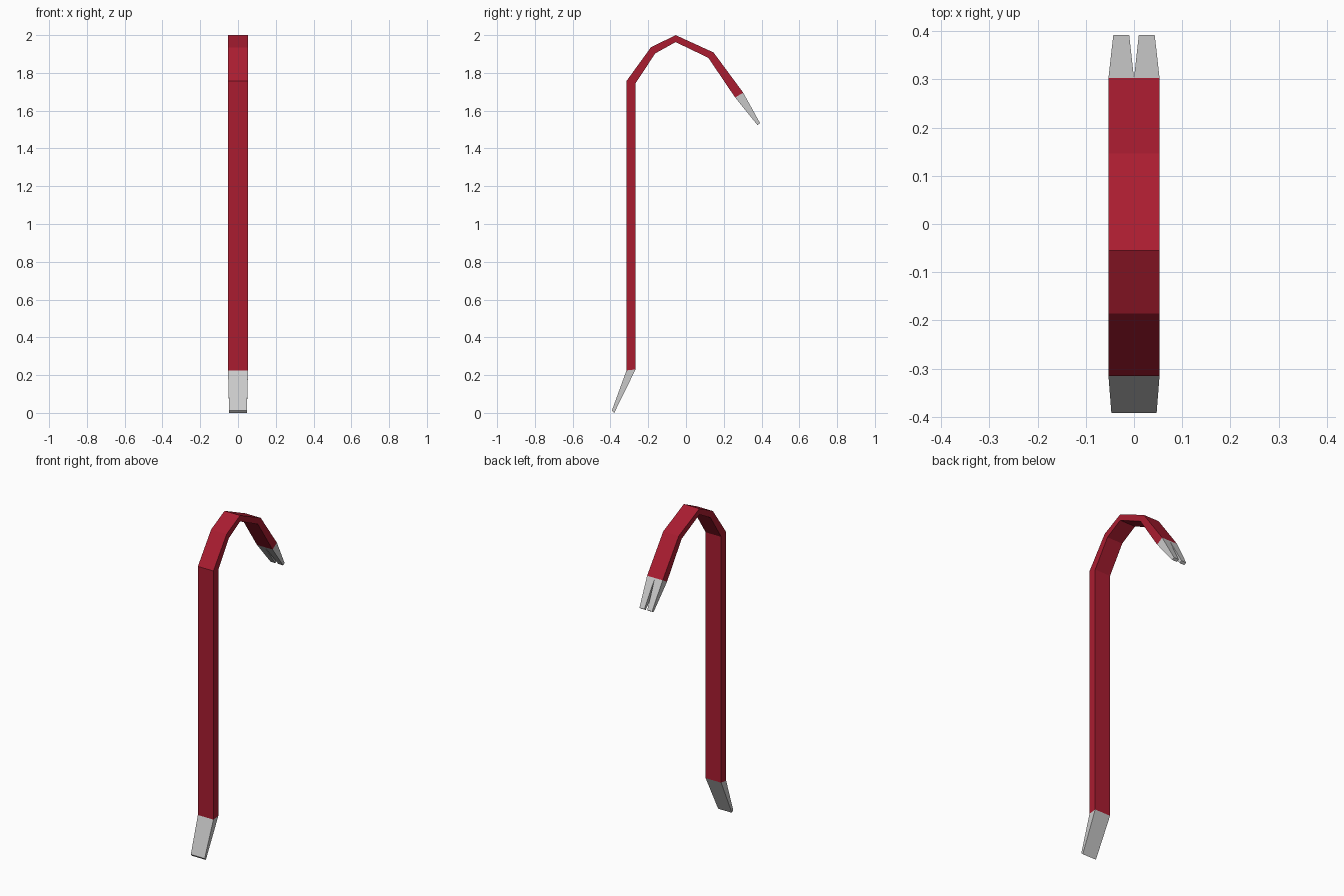
import bpy, bmesh

if "Cube" in bpy.data.objects:
    bpy.data.objects.remove(bpy.data.objects["Cube"])

RED = bpy.data.materials.new("red_paint")
RED.diffuse_color = (0.40, 0.012, 0.03, 1)
RED.use_nodes = True
RED.node_tree.nodes["Principled BSDF"].inputs["Base Color"].default_value = RED.diffuse_color


def loft(name, sections, cap_end=False, material=None):
    """Skin four-sided sections: (outer (y, z), inner (y, z), x_min, x_max)."""
    bm = bmesh.new()
    rings = []
    for (oy, oz), (iy, iz), x0, x1 in sections:
        corners = ((x0, oy, oz), (x1, oy, oz), (x1, iy, iz), (x0, iy, iz))
        rings.append([bm.verts.new(c) for c in corners])
    for a, b in zip(rings, rings[1:]):
        for i in range(4):
            j = (i + 1) % 4
            bm.faces.new((a[i], a[j], b[j], b[i]))
    if cap_end:
        bm.faces.new(rings[-1])
    bmesh.ops.recalc_face_normals(bm, faces=bm.faces)
    mesh = bpy.data.meshes.new(name)
    bm.to_mesh(mesh)
    bm.free()
    obj = bpy.data.objects.new(name, mesh)
    bpy.context.collection.objects.link(obj)
    if material:
        mesh.materials.append(material)
    return obj


W = 0.053  # half width of the bar

# Side profile of the bar, bottom to hook end: (outer point, inner point)
profile = [
    ((-0.315, 0.225), (-0.267, 0.230)),
    ((-0.315, 1.757), (-0.267, 1.745)),
    ((-0.186, 1.935), (-0.163, 1.903)),
    ((-0.055, 2.000), (-0.055, 1.963)),
    ((0.146, 1.908), (0.118, 1.880)),
    ((0.303, 1.695), (0.260, 1.670)),
]

# Painted shaft and hook
loft("bar", [(o, i, -W, W) for o, i in profile], material=RED)

# Flat chisel at the bottom
loft("chisel_tip", [(*profile[0], -W, W),
                    ((-0.392, 0.013), (-0.380, 0.0), -0.047, 0.047)], cap_end=True)

# Forked claw: one prong, mirrored
claw = loft("claw", [(*profile[-1], 0.0, W),
                     ((0.392, 1.534), (0.378, 1.524), 0.010, 0.043)], cap_end=True)
claw.modifiers.new("mirror", "MIRROR")
